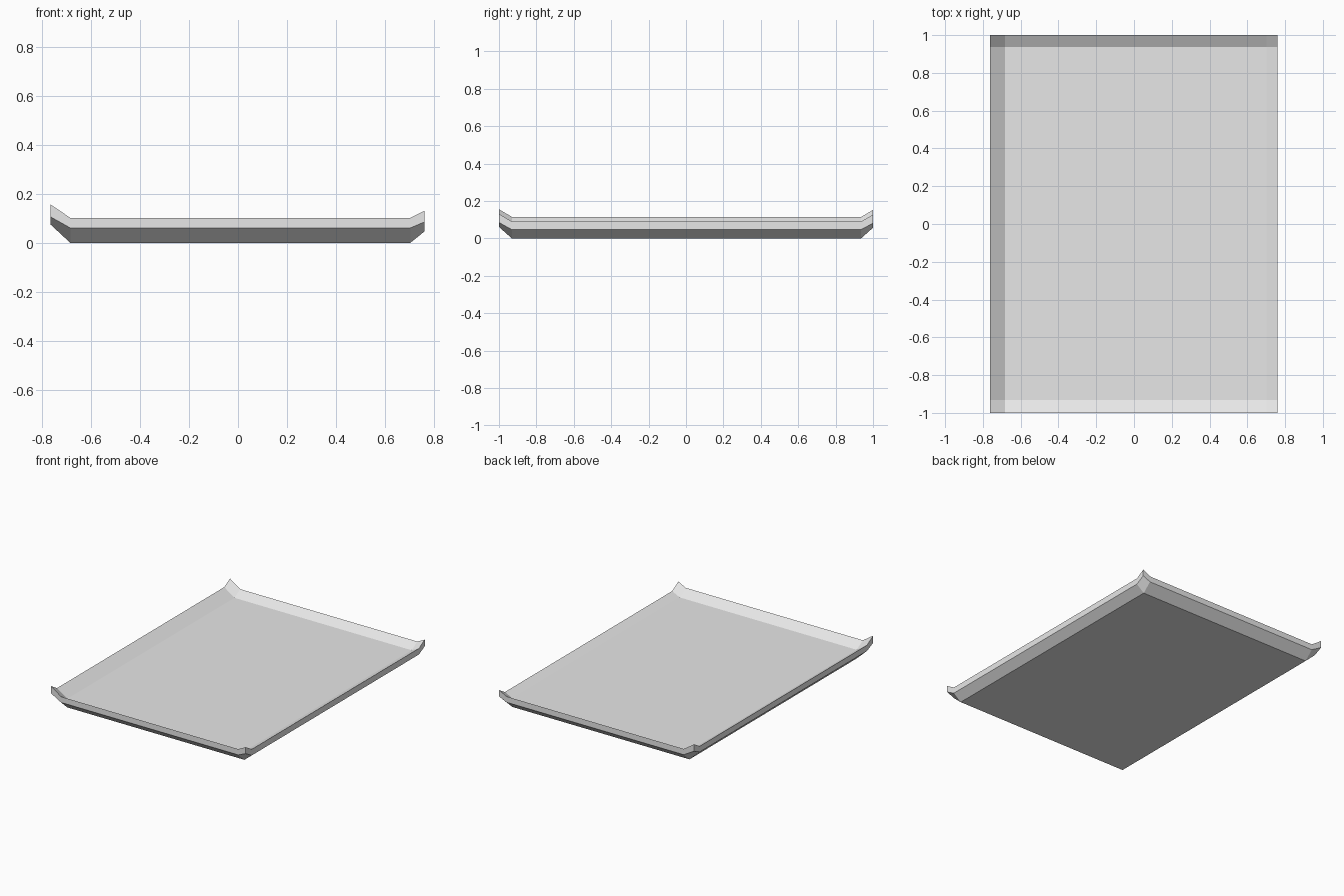
import bpy
import bmesh

cube = bpy.data.objects.get("Cube")
if cube:
    bpy.data.objects.remove(cube, do_unlink=True)

# One plain grey
grey = bpy.data.materials.new("light_grey")
grey.use_nodes = True
colour = (0.8, 0.8, 0.8, 1.0)
grey.diffuse_color = colour
grey.node_tree.nodes["Principled BSDF"].inputs["Base Color"].default_value = colour

# Grid lines of the tray: outer rim, floor edge, floor edge, outer rim
xs = (-0.763, -0.683, 0.702, 0.76)
ys = (-1.0, -0.931, 0.936, 1.0)

# Rim rise over the floor for each grid line, above and below
FLOOR = 0.061
top_x, top_y = (0.054, 0, 0, 0.029), (0.041, 0, 0, 0.037)
low_x, low_y = (0.074, 0, 0, 0.047), (0.061, 0, 0, 0.057)
CORNER = 0.52   # underside corners rise less than both slopes together


def top_height(i, j):
    return FLOOR + top_x[i] + top_y[j]


def low_height(i, j):
    a, b = low_x[i], low_y[j]
    return max(a, b) + CORNER * min(a, b)


def sheet(bm, height):
    return [[bm.verts.new((x, y, height(i, j))) for j, y in enumerate(ys)]
            for i, x in enumerate(xs)]


# Tray: upper and lower sheets joined by an upright edge band
bm = bmesh.new()
upper, lower = sheet(bm, top_height), sheet(bm, low_height)
for s in (upper, lower):
    for i in range(3):
        for j in range(3):
            bm.faces.new((s[i][j], s[i + 1][j], s[i + 1][j + 1], s[i][j + 1]))
for k in range(3):
    for e in (0, 3):
        bm.faces.new((lower[k][e], lower[k + 1][e], upper[k + 1][e], upper[k][e]))
        bm.faces.new((lower[e][k], lower[e][k + 1], upper[e][k + 1], upper[e][k]))
bmesh.ops.recalc_face_normals(bm, faces=bm.faces)

mesh = bpy.data.meshes.new("tray")
bm.to_mesh(mesh)
bm.free()
mesh.materials.append(grey)
tray = bpy.data.objects.new("tray", mesh)
bpy.context.collection.objects.link(tray)
